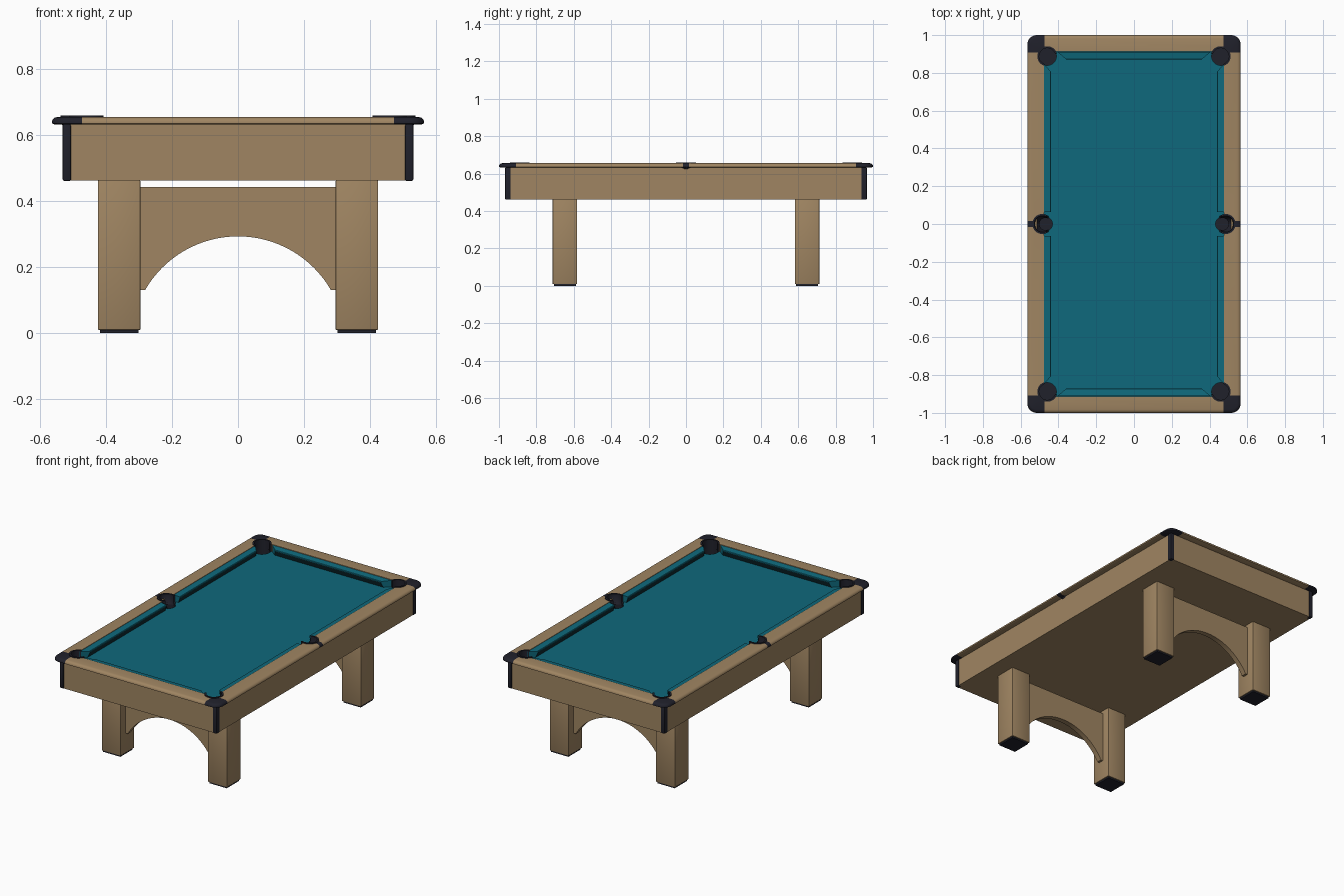
import bpy, bmesh, math
from mathutils import Vector

if "Cube" in bpy.data.objects:
    bpy.data.objects.remove(bpy.data.objects["Cube"])


def mat(name, rgb):
    m = bpy.data.materials.new(name)
    m.diffuse_color = (*rgb, 1)
    m.use_nodes = True
    m.node_tree.nodes["Principled BSDF"].inputs["Base Color"].default_value = m.diffuse_color
    return m


WOOD = mat("tan wood", (0.35, 0.235, 0.122))
DARK = mat("dark trim", (0.0145, 0.015, 0.024))
CLOTH = mat("teal cloth", (0.0045, 0.14, 0.2))
SHADE = mat("dark teal", (0.004, 0.022, 0.028))


def finish(name, bm, mats, smooth=None):
    bmesh.ops.recalc_face_normals(bm, faces=bm.faces)
    me = bpy.data.meshes.new(name)
    bm.to_mesh(me)
    bm.free()
    for m in mats:
        me.materials.append(m)
    ob = bpy.data.objects.new(name, me)
    bpy.context.collection.objects.link(ob)
    if smooth:
        smooth_shade(ob, smooth)
    return ob


def activate(ob):
    bpy.ops.object.select_all(action='DESELECT')
    ob.select_set(True)
    bpy.context.view_layer.objects.active = ob


def smooth_shade(ob, deg):
    activate(ob)
    bpy.ops.object.shade_smooth_by_angle(angle=math.radians(deg))


def box_bm(lo, hi):
    bm = bmesh.new()
    bmesh.ops.create_cube(bm, size=1)
    lo, hi = Vector(lo), Vector(hi)
    for v in bm.verts:
        v.co = Vector([(lo[i] + hi[i]) / 2 + v.co[i] * (hi[i] - lo[i]) for i in range(3)])
    return bm


def box(name, lo, hi, m, bevel=0):
    bm = box_bm(lo, hi)
    if bevel:
        bmesh.ops.bevel(bm, geom=bm.edges[:], offset=bevel, segments=2, profile=0.5, affect='EDGES')
    return finish(name, bm, [m], 40 if bevel else None)


def bridge(bm, rows, wrap_rows, wrap_cols):
    """Quads between rows of vertices."""
    n, k = len(rows), len(rows[0])
    for i in range(n if wrap_rows else n - 1):
        for j in range(k if wrap_cols else k - 1):
            a, b = rows[i], rows[(i + 1) % n]
            bm.faces.new((a[j], a[(j + 1) % k], b[(j + 1) % k], b[j]))


def cut(ob, cutter):
    mod = ob.modifiers.new("pocket holes", 'BOOLEAN')
    mod.operation, mod.solver, mod.object = 'DIFFERENCE', 'EXACT', cutter
    mod.material_mode = 'TRANSFER'
    activate(ob)
    bpy.ops.object.modifier_apply(modifier=mod.name)


# pockets: centre x, y, outward angle, lower radius, inward shift of lower part
R = 0.048
POCKETS = []
for sx in (-1, 1):
    for sy in (-1, 1):
        POCKETS.append((sx * 0.459, sy * 0.888, math.atan2(sy, sx), R, 0.0))
    POCKETS.append((sx * 0.485, 0.0, 0.0 if sx > 0 else math.pi, 0.037, 0.016))


def cutters(name, low):
    bm = bmesh.new()
    for x, y, a, rl, s in POCKETS:
        r, sh = (rl, s) if low else (R, 0)
        res = bmesh.ops.create_cone(bm, cap_ends=True, segments=48, radius1=r, radius2=r, depth=0.2)
        bmesh.ops.translate(bm, verts=res['verts'],
                            vec=(x - sh * math.cos(a), y - sh * math.sin(a), 0.63))
    ob = finish(name, bm, [DARK])
    ob.hide_render = True
    return ob


rail_cutter = cutters("rail_cutter", False)
cloth_cutter = cutters("cloth_cutter", True)

# cabinet: open tray with closed bottom
bm = box_bm((-0.528, -0.962, 0.462), (0.528, 0.962, 0.632))
top = max(bm.faces, key=lambda f: f.calc_center_median().z)
bmesh.ops.inset_region(bm, faces=[top], thickness=0.02)
inner = bmesh.ops.extrude_face_region(bm, geom=[top])
bmesh.ops.translate(bm, verts=[v for v in inner['geom'] if isinstance(v, bmesh.types.BMVert)],
                    vec=(0, 0, -0.14))
if top.is_valid:
    bmesh.ops.delete(bm, geom=[top], context='FACES')
finish("cabinet", bm, [WOOD])

# cloth bed
bed = box("cloth_bed", (-0.49, -0.925, 0.592), (0.49, 0.925, 0.612), CLOTH)
cut(bed, cloth_cutter)

# rail frame: rounded rectangle loops, stacked around a rail profile (inset, z, corner radius)
PROFILE = [(0.010, 0.632, 0.04), (0.0, 0.636, 0.05), (0.0, 0.642, 0.05), (0.003, 0.648, 0.047),
           (0.009, 0.653, 0.041), (0.018, 0.6555, 0.032), (0.088, 0.6555, 0.002),
           (0.088, 0.60, 0.002), (0.04, 0.632, 0.02)]
bm = bmesh.new()
rows = []
for ins, z, r in PROFILE:
    row = []
    for q in range(4):
        sx, sy = ((1, 1), (-1, 1), (-1, -1), (1, -1))[q]
        for i in range(9):
            a = math.radians(q * 90 + i * 11.25)
            row.append(bm.verts.new((sx * (0.565 - ins - r) + r * math.cos(a),
                                     sy * (1.0 - ins - r) + r * math.sin(a), z)))
    rows.append(row)
bridge(bm, rows, True, True)
for axis, d in ((0, 0.474), (1, 0.908), (1, 0.016)):
    for s in (-1, 1):
        n = Vector((0, 0, 0))
        n[axis] = 1
        bmesh.ops.bisect_plane(bm, geom=bm.verts[:] + bm.edges[:] + bm.faces[:],
                               plane_co=n * d * s, plane_no=n)
for f in bm.faces:
    c = f.calc_center_median()
    corner = abs(c.x) > 0.474 and abs(c.y) > 0.908
    f.material_index = 1 if corner or abs(c.y) < 0.016 else 0
rails = finish("rail_frame", bm, [WOOD, DARK])
cut(rails, rail_cutter)
smooth_shade(rails, 30)
for c in (rail_cutter, cloth_cutter):
    bpy.data.objects.remove(c)


# pocket rims and cups: section points (radius, z, inward shift) swept round the pocket
def sweep(name, section, x, y, a, half, closed):
    bm = bmesh.new()
    n = 40
    full = half >= math.pi
    rows = []
    for i in range(n if full else n + 1):
        t = a - half + 2 * half * i / n
        rows.append([bm.verts.new((x - s * math.cos(a) + r * math.cos(t),
                                   y - s * math.sin(a) + r * math.sin(t), z))
                     for r, z, s in section])
    bridge(bm, rows, full, closed)
    if full:
        bm.faces.new([row[-1] for row in rows])
    else:
        bm.faces.new(rows[0])
        bm.faces.new(rows[-1])
    finish(name, bm, [DARK], 40)


for x, y, a, rl, s in POCKETS:
    w = 0.005
    sweep("pocket_rim", [(rl + w, 0.605, s), (R + w, 0.636, 0), (R + w, 0.66, 0),
                         (R - w, 0.66, 0), (R - w, 0.636, 0), (rl - w, 0.605, s)],
          x, y, a, math.radians(118), True)
    sweep("pocket_cup", [(rl, 0.613, s), (rl, 0.55, s)], x, y, a, math.pi, False)

# cushions: wedge profile (depth from rail, z), ends tapering towards the nose
CUSHION = [(0, 0.653), (0.036, 0.648), (0.039, 0.645), (0.039, 0.641), (0.030, 0.612), (0, 0.612)]


def cushion(name, rail, nose, place):
    bm = bmesh.new()
    ends = []
    for e in range(2):
        ends.append([bm.verts.new(place(rail[e] + (nose[e] - rail[e]) * d / 0.039, d, z))
                     for d, z in CUSHION])
    bridge(bm, ends, False, True)
    for e in ends:
        bm.faces.new(e)
    for f in bm.faces:
        zs = [v.co.z for v in f.verts]
        if len(zs) == 4 and max(zs) < 0.642 and min(zs) < 0.62:
            f.material_index = 1
    finish(name, bm, [CLOTH, SHADE])


for s in (-1, 1):
    cushion("end_cushion", (-0.405, 0.405), (-0.358, 0.358),
            lambda t, d, z: (t, s * (0.91 - d), z))
    for sy in (-1, 1):
        cushion("side_cushion", (0.062, 0.85), (0.064, 0.805),
                lambda t, d, z: (s * (0.478 - d), sy * t, z))

# corner posts, legs and feet
for sx in (-1, 1):
    for sy in (-1, 1):
        def span(x0, x1, y0, y1, z0, z1):
            xs, ys = sorted((sx * x0, sx * x1)), sorted((sy * y0, sy * y1))
            return (xs[0], ys[0], z0), (xs[1], ys[1], z1)
        box("corner_post", *span(0.507, 0.532, 0.938, 0.967, 0.4615, 0.633), DARK, 0.004)
        box("leg", *span(0.296, 0.425, 0.583, 0.713, 0.009, 0.463), WOOD, 0.003)
        box("foot", *span(0.302, 0.419, 0.589, 0.707, 0.0, 0.012), DARK)

# arched panels between the legs
for s in (-1, 1):
    bm = bmesh.new()
    rad, cz = 0.3254, -0.0324
    half = math.asin(0.282 / rad)
    pts = [(-0.297, 0.443), (-0.297, 0.13)]
    for i in range(33):
        t = -half + 2 * half * i / 32
        pts.append((rad * math.sin(t), cz + rad * math.cos(t)))
    pts += [(0.297, 0.13), (0.297, 0.443)]
    sides = [[bm.verts.new((x, s * 0.648 + d, z)) for x, z in pts] for d in (-0.016, 0.016)]
    bridge(bm, sides, False, True)
    for side in sides:
        bm.faces.new(side)
    finish("arch_panel", bm, [WOOD], 30)
